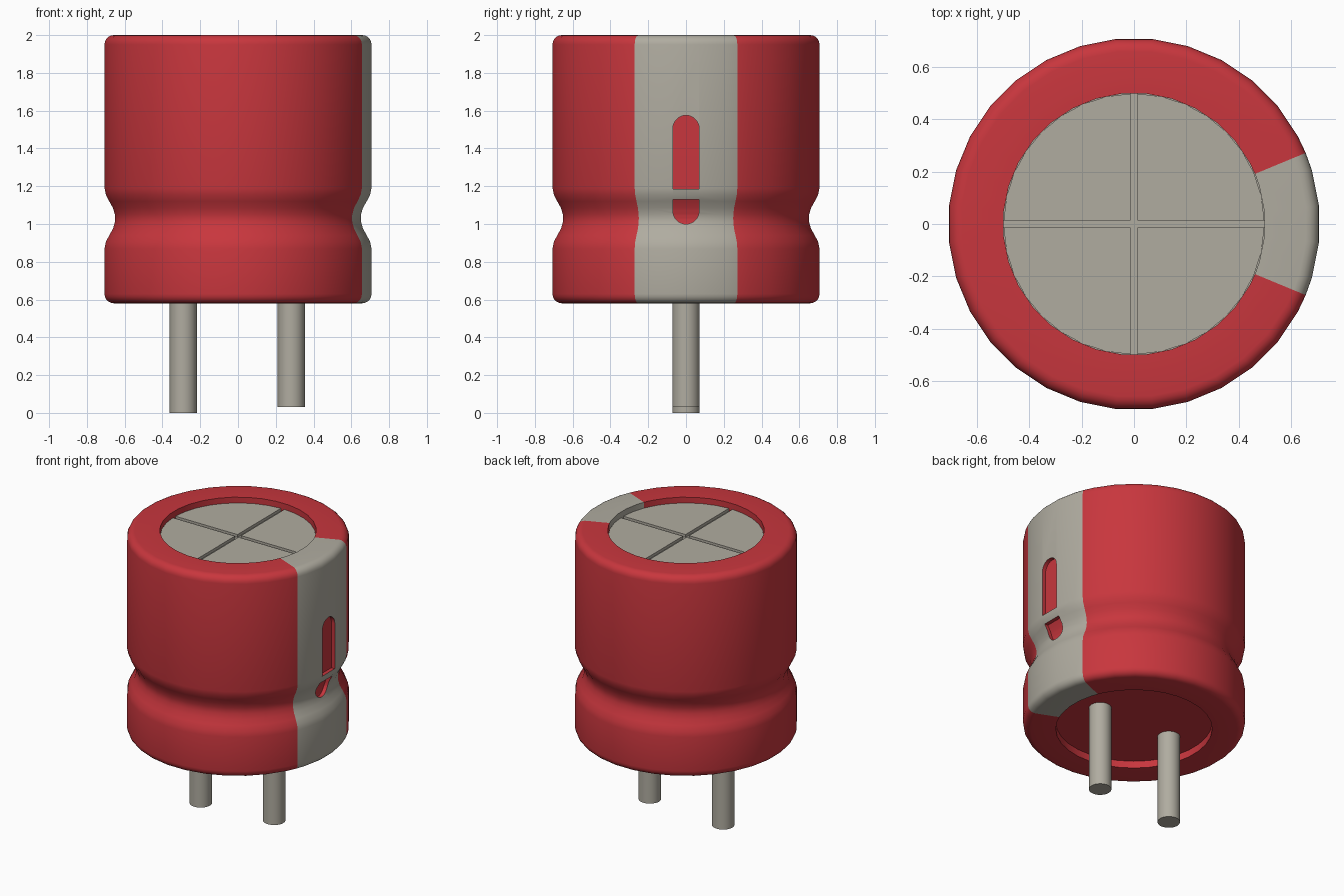
import bpy, bmesh, math

cube = bpy.data.objects.get("Cube")
if cube:
    bpy.data.objects.remove(cube, do_unlink=True)


def material(name, color):
    m = bpy.data.materials.new(name)
    m.use_nodes = True
    m.diffuse_color = (*color, 1)
    bsdf = next(n for n in m.node_tree.nodes if n.type == 'BSDF_PRINCIPLED')
    bsdf.inputs["Base Color"].default_value = (*color, 1)
    return m


RED = material("sleeve red", (0.578, 0.037, 0.047))
GREY = material("warm metal grey", (0.434, 0.413, 0.352))


def finish(name, bm, mats, smooth=True):
    bmesh.ops.recalc_face_normals(bm, faces=bm.faces[:])
    me = bpy.data.meshes.new(name)
    bm.to_mesh(me)
    bm.free()
    for m in mats:
        me.materials.append(m)
    ob = bpy.data.objects.new(name, me)
    bpy.context.collection.objects.link(ob)
    if smooth:
        smooth_object(ob)
    return ob


def smooth_object(ob):
    bpy.ops.object.select_all(action='DESELECT')
    ob.select_set(True)
    bpy.context.view_layer.objects.active = ob
    bpy.ops.object.shade_smooth_by_angle(angle=math.radians(32))


def loft(bm, rings):
    """Join equal rings of points into a closed, capped solid."""
    vs = [[bm.verts.new(p) for p in r] for r in rings]
    n = len(vs[0])
    for a, b in zip(vs, vs[1:]):
        for i in range(n):
            j = (i + 1) % n
            bm.faces.new((a[i], a[j], b[j], b[i]))
    bm.faces.new(vs[0][::-1])
    bm.faces.new(vs[-1])


R, R_IN, Z0, Z1, FILLET = 0.71, 0.5, 0.58, 2.0, 0.05
HALF_STRIPE = math.radians(22.5)
# Pinched groove as (radius, height), from bottom to top
GROOVE = [(0.71, 0.87), (0.703, 0.905), (0.685, 0.94), (0.665, 0.975), (0.655, 1.01),
          (0.653, 1.03), (0.655, 1.05), (0.665, 1.085), (0.685, 1.12), (0.703, 1.155), (0.71, 1.19)]


def radius_at(z):
    for (r0, a), (r1, b) in zip(GROOVE, GROOVE[1:]):
        if a <= z <= b:
            return r0 + (r1 - r0) * (z - a) / (b - a)
    return R


# Can: lathed profile with recessed ends, grey sector on the left side
def fillet(zc, start):
    return [(R - FILLET + FILLET * math.cos(t), zc + FILLET * math.sin(t))
            for t in (math.radians(start + 18 * k) for k in range(6))]


profile = ([(R_IN, Z0 + 0.05), (R_IN, Z0)] + fillet(Z0 + FILLET, -90) + GROOVE
           + fillet(Z1 - FILLET, 0) + [(R_IN, Z1), (R_IN, Z1 - 0.06)])
angles = sorted([math.radians(11.25 * (k + 0.5)) for k in range(-16, 16)]
                + [-HALF_STRIPE, HALF_STRIPE])
bm = bmesh.new()
loft(bm, [[(r * math.cos(a), r * math.sin(a), z) for a in angles] for r, z in profile])
for f in bm.faces:
    c = f.calc_center_median()
    end_cap = len(f.verts) > 4
    in_stripe = abs(math.atan2(c.y, c.x)) < HALF_STRIPE
    f.material_index = int(c.z > 1 if end_cap else in_stripe)
can = finish("can", bm, [RED, GREY], smooth=False)


# Minus mark: red recess in the stripe, broken by a narrow grey bar
def cut_slot(z_low, z_high):
    bm = bmesh.new()
    half, low, high = 0.07, 1.0, 1.575
    levels = set([z_low, z_high, 1.01, 1.03, 1.05, 1.085, 1.12])
    for k in range(1, 9):
        h = half * (1 - math.cos(math.radians(k * 11.25)))
        levels |= {low + h, high - h}
    levels |= {low + 0.0005, high - 0.0005}
    rings = []
    for z in sorted(v for v in levels if z_low <= v <= z_high):
        d = max(0, low + half - z, z - high + half)
        w = math.sqrt(max(half * half - d * d, 1e-6)) * 0.99
        x = radius_at(z) - 0.03
        rings.append([(x, -w, z), (0.8, -w, z), (0.8, w, z), (x, w, z)])
    loft(bm, rings)
    cutter = finish("slot_cutter", bm, [RED], smooth=False)
    cutter.hide_render = True
    mod = can.modifiers.new("slot", 'BOOLEAN')
    mod.object = cutter
    mod.operation = 'DIFFERENCE'
    mod.solver = 'EXACT'
    mod.material_mode = 'TRANSFER'
    bpy.context.view_layer.objects.active = can
    bpy.ops.object.modifier_apply(modifier=mod.name)
    bpy.data.objects.remove(cutter, do_unlink=True)


cut_slot(1.0005, 1.13)
cut_slot(1.185, 1.5745)
smooth_object(can)

# Top vent: four quarter plates leave a cross-shaped score between them
GAP, R_VENT = 0.014, 0.498
a0 = math.asin(GAP / R_VENT)
bm = bmesh.new()
for q in range(4):
    pts = [(GAP, GAP)]
    for k in range(9):
        t = a0 + (math.pi / 2 - 2 * a0) * k / 8
        pts.append((R_VENT * math.cos(t), R_VENT * math.sin(t)))
    c, s = round(math.cos(q * math.pi / 2)), round(math.sin(q * math.pi / 2))
    loft(bm, [[(x * c - y * s, x * s + y * c, z) for x, y in pts] for z in (1.935, 1.96)])
finish("top_vent_plates", bm, [GREY], smooth=False)

# Two leads, one slightly shorter
for name, x, z in (("right_lead", -0.29, 0.0), ("left_lead", 0.282, 0.03)):
    bm = bmesh.new()
    ring = [(x + 0.072 * math.cos(t), 0.072 * math.sin(t))
            for t in (math.tau * k / 32 for k in range(32))]
    loft(bm, [[(px, py, h) for px, py in ring] for h in (z, 0.66)])
    finish(name, bm, [GREY])
